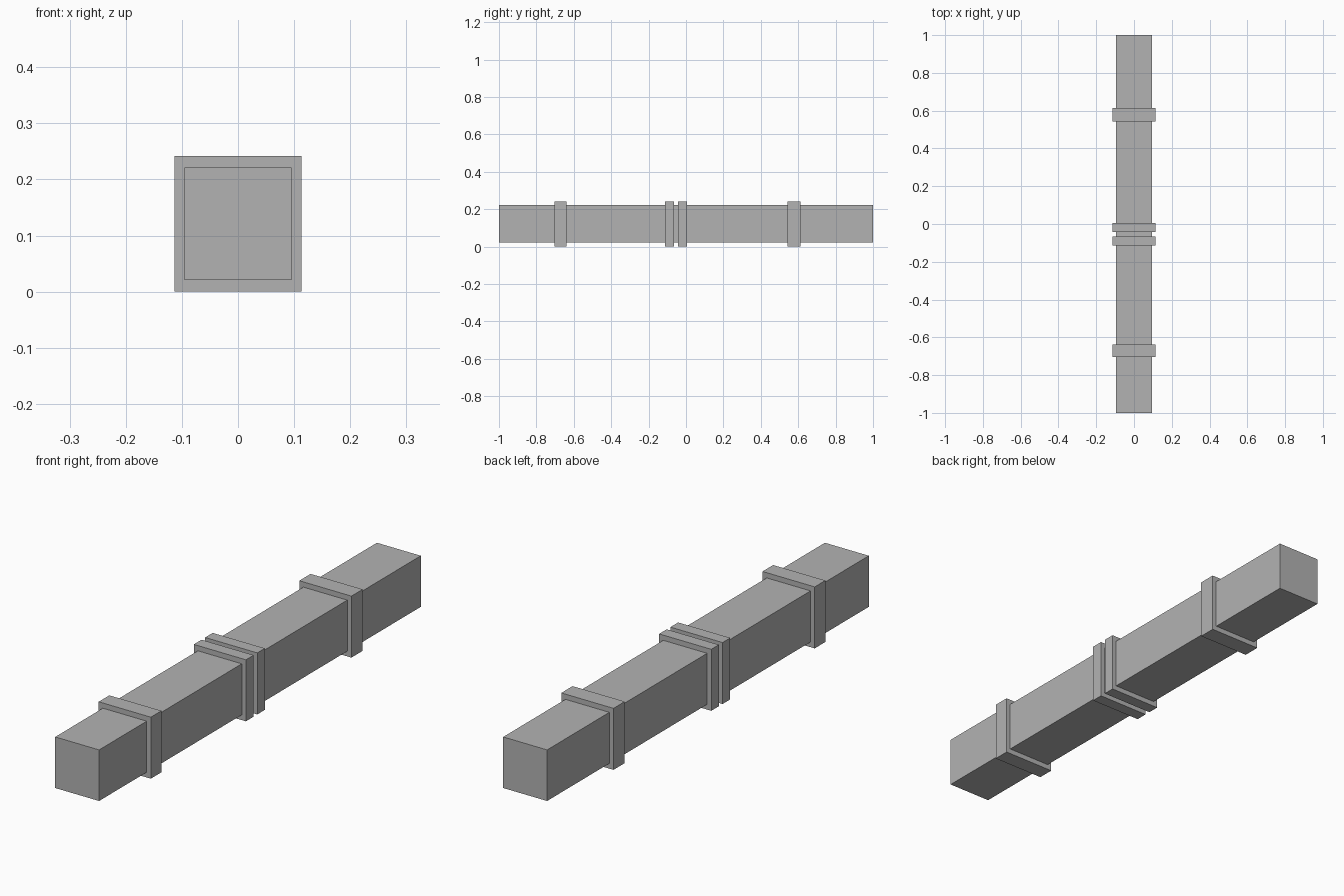
import bpy

cube = bpy.data.objects.get("Cube")
if cube:
    bpy.data.objects.remove(cube, do_unlink=True)

# One plain grey for the whole model
grey = bpy.data.materials.new("plain_grey")
grey.use_nodes = True
colour = (0.45, 0.45, 0.45, 1)
grey.diffuse_color = colour
grey.node_tree.nodes["Principled BSDF"].inputs["Base Color"].default_value = colour

CENTRE_Z = 0.121


def box(name, width, height, y_front, y_back):
    bpy.ops.mesh.primitive_cube_add(size=1, location=(0, (y_front + y_back) / 2, CENTRE_Z))
    part = bpy.context.object
    part.name = part.data.name = name
    part.scale = (width, y_back - y_front, height)
    bpy.ops.object.transform_apply(location=False, rotation=False, scale=True)
    part.data.materials.append(grey)
    return part


# Long square beam
box("beam", 0.191, 0.201, -1, 1)

# Raised bands wrapped around the beam
bands = {
    "front_band": (-0.704, -0.638),
    "middle_front_band": (-0.113, -0.065),
    "middle_back_band": (-0.042, 0.005),
    "back_band": (0.543, 0.613),
}
for name, (y_front, y_back) in bands.items():
    box(name, 0.227, 0.242, y_front, y_back)
